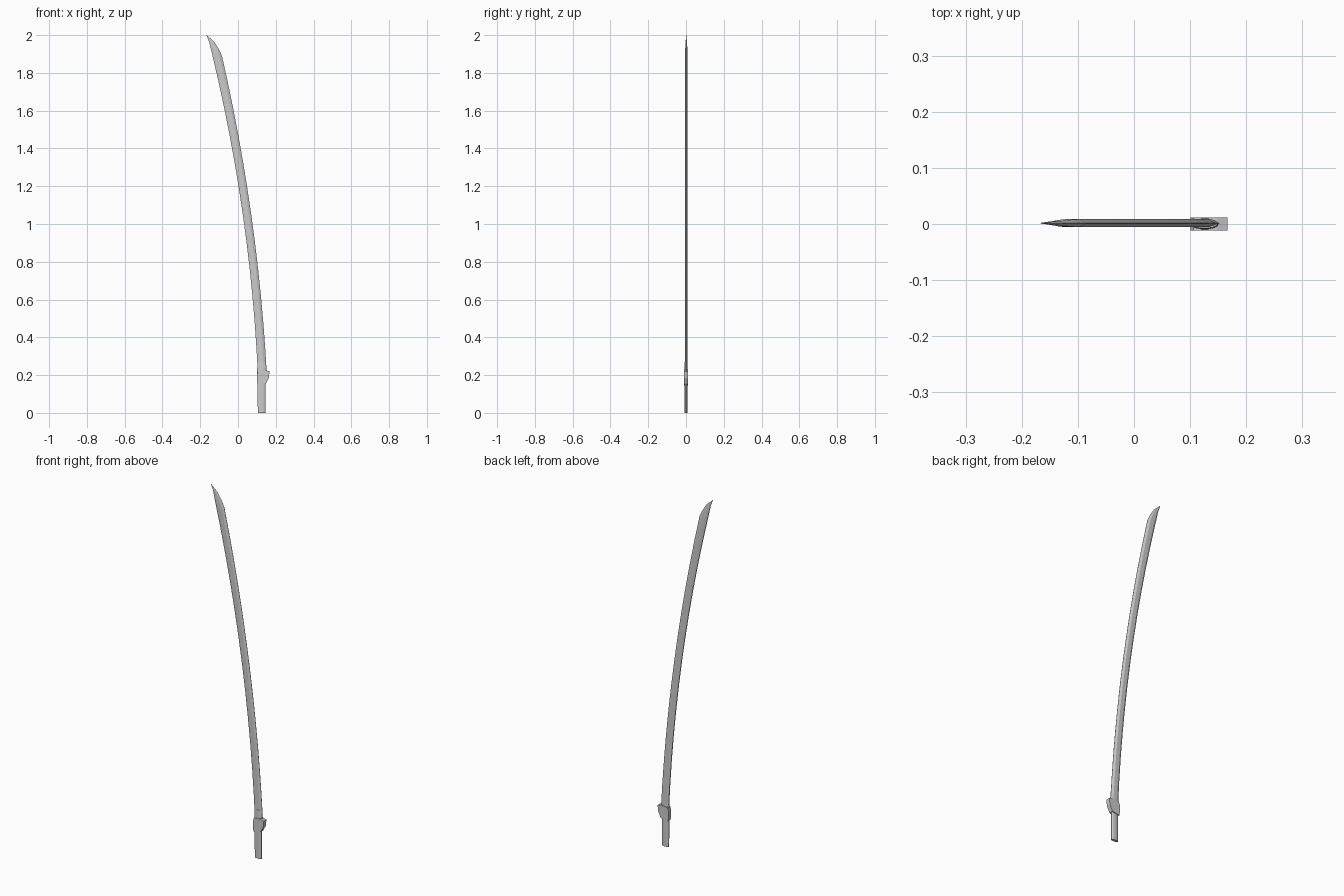
import bpy, bmesh, math

if "Cube" in bpy.data.objects:
    bpy.data.objects.remove(bpy.data.objects["Cube"])


def finish(bm, name):
    bmesh.ops.recalc_face_normals(bm, faces=bm.faces)
    me = bpy.data.meshes.new(name)
    bm.to_mesh(me)
    bm.free()
    ob = bpy.data.objects.new(name, me)
    bpy.context.collection.objects.link(ob)
    return ob


def loft(name, rings):
    bm = bmesh.new()
    rows = [[bm.verts.new(p) for p in ring] for ring in rings]
    for a, b in zip(rows, rows[1:]):
        n = len(a)
        for i in range(n):
            bm.faces.new((a[i], a[(i + 1) % n], b[(i + 1) % n], b[i]))
    bm.faces.new(rows[0])
    bm.faces.new(rows[-1])
    return finish(bm, name)


def spine_x(z):
    u = z - 0.25
    return 0.103 - 0.051 * u - 0.0573 * u * u


def edge_x(z):
    u = z - 0.25
    return 0.15 - 0.0585 * u - 0.0516 * u * u


# Curved blade: flat-sided section with a bevelled back and a thin cutting edge
SECTION = [(0, 0.0025), (0.25, 0.007), (0.72, 0.007), (1, 0.0006)]
SECTION += [(f, -y) for f, y in reversed(SECTION)]


def blade_ring(z, xs, xe, thick=1.0):
    return [(xs + (xe - xs) * f, 0.0015 + y * thick, z) for f, y in SECTION]


rings = []
for i in range(13):
    z = 0.2 + (1.89 - 0.2) * i / 12
    rings.append(blade_ring(z, spine_x(z), edge_x(z)))
# slanted point
rings.append(blade_ring(1.925, spine_x(1.925), -0.101, 0.85))
rings.append(blade_ring(1.965, spine_x(1.965), -0.126, 0.5))
rings.append(blade_ring(2.0, -0.167, -0.1655, 0.08))
loft("blade", rings)


# Handle tang and blade collar share a rounded section
def oval(z, cx, hx, hy, n=12):
    return [(cx + hx * math.cos(2 * math.pi * (k + 0.5) / n),
             hy * math.sin(2 * math.pi * (k + 0.5) / n), z) for k in range(n)]


tang = loft("handle_tang", [oval(0, 0.125, 0.021, 0.008),
                            oval(0.2, 0.125, 0.022, 0.009)])
collar = loft("blade_collar", [oval(0.18, 0.126, 0.025, 0.0105),
                               oval(0.235, 0.126, 0.025, 0.0095),
                               oval(0.27, 0.1255, 0.023, 0.0078)])

# Slanted guard with a lug on the cutting-edge side
outline = [(0.148, 0.226), (0.167, 0.22), (0.163, 0.185), (0.147, 0.153),
           (0.104, 0.146), (0.1005, 0.16), (0.1005, 0.205), (0.106, 0.222)]
loft("guard", [[(x, y, z) for x, z in outline] for y in (-0.0115, 0.0115)])
